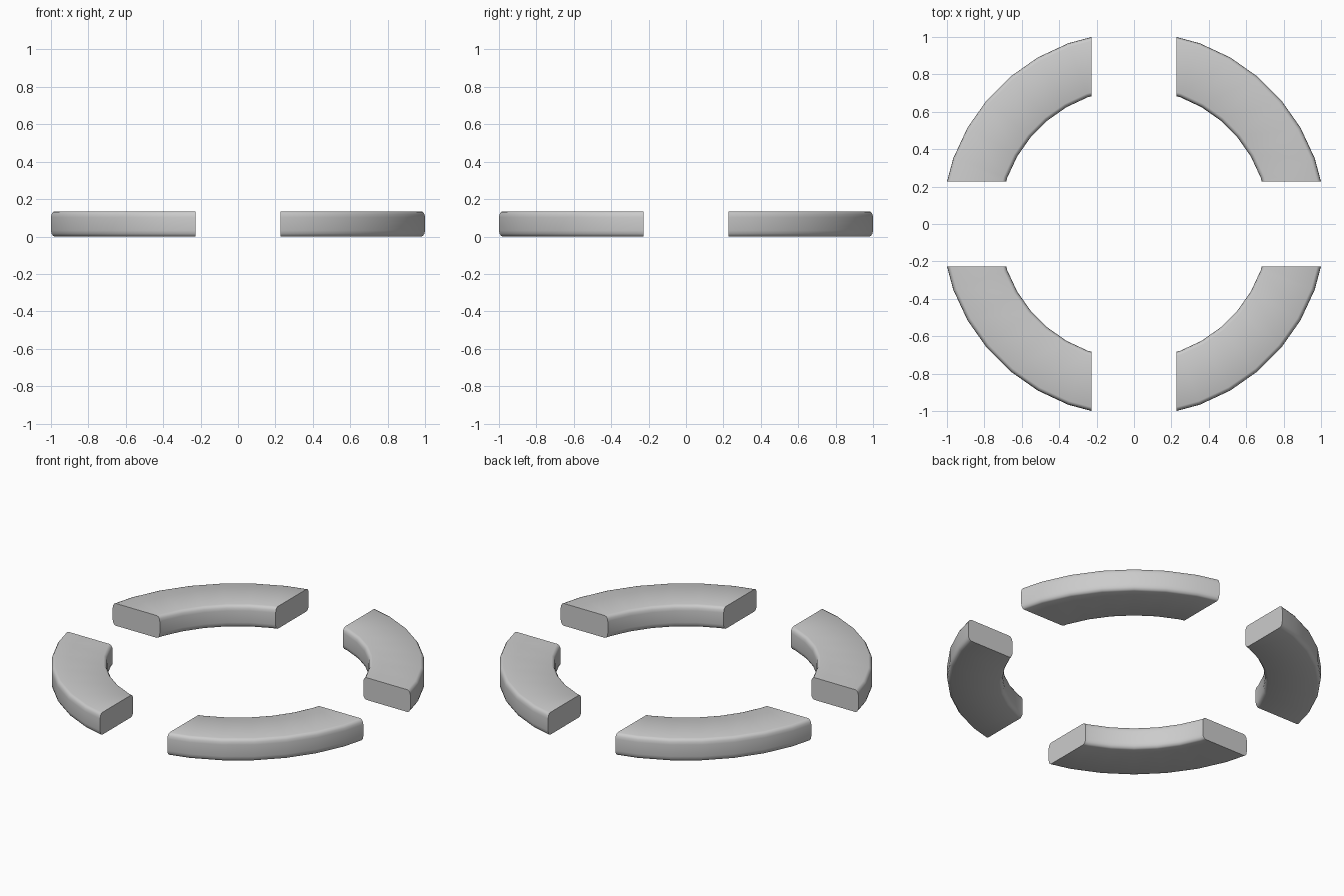
import bpy, bmesh
from math import radians, sin, cos
from mathutils import Matrix

if "Cube" in bpy.data.objects:
    bpy.data.objects.remove(bpy.data.objects["Cube"])

R_OUT, R_IN, HEIGHT, GAP = 1.0283, 0.7215, 0.135, 0.226
BEV_R, BEV_Z, STEPS = 0.02, 0.032, 3


def rounded_profile():
    """Rounded rectangle in (radius, z), counter-clockwise."""
    pts = []
    corners = [(R_OUT - BEV_R, BEV_Z, -90), (R_OUT - BEV_R, HEIGHT - BEV_Z, 0),
               (R_IN + BEV_R, HEIGHT - BEV_Z, 90), (R_IN + BEV_R, BEV_Z, 180)]
    for cx, cz, start in corners:
        for i in range(STEPS + 1):
            a = radians(start + 90 * i / STEPS)
            pts.append((cx + BEV_R * cos(a), cz + BEV_Z * sin(a)))
    return pts


def arc_segment(name, turn):
    bm = bmesh.new()
    prof = rounded_profile()
    n = len(prof)
    # sweep the profile through 90 degrees in 10 degree facets
    rings = [[bm.verts.new((r * cos(radians(a)), r * sin(radians(a)), z)) for r, z in prof]
             for a in range(0, 91, 10)]
    for p, q in zip(rings, rings[1:]):
        for i in range(n):
            j = (i + 1) % n
            bm.faces.new((p[i], p[j], q[j], q[i]))
    # trim both ends square to the axes and cap them
    for no in ((1, 0, 0), (0, 1, 0)):
        co = tuple(GAP * c for c in no)
        bmesh.ops.bisect_plane(bm, geom=bm.verts[:] + bm.edges[:] + bm.faces[:],
                               plane_co=co, plane_no=no, clear_inner=True)
    bmesh.ops.holes_fill(bm, edges=[e for e in bm.edges if e.is_boundary], sides=0)
    bmesh.ops.recalc_face_normals(bm, faces=bm.faces[:])
    bmesh.ops.transform(bm, matrix=Matrix.Rotation(radians(turn), 4, 'Z'), verts=bm.verts[:])
    me = bpy.data.meshes.new(name)
    bm.to_mesh(me)
    bm.free()
    ob = bpy.data.objects.new(name, me)
    bpy.context.collection.objects.link(ob)
    bpy.ops.object.select_all(action='DESELECT')
    ob.select_set(True)
    bpy.context.view_layer.objects.active = ob
    bpy.ops.object.shade_smooth_by_angle(angle=radians(40))


# four identical quarter-ring pieces
for k, side in enumerate(("back_right", "back_left", "front_left", "front_right")):
    arc_segment("ring_segment_" + side, 90 * k)
